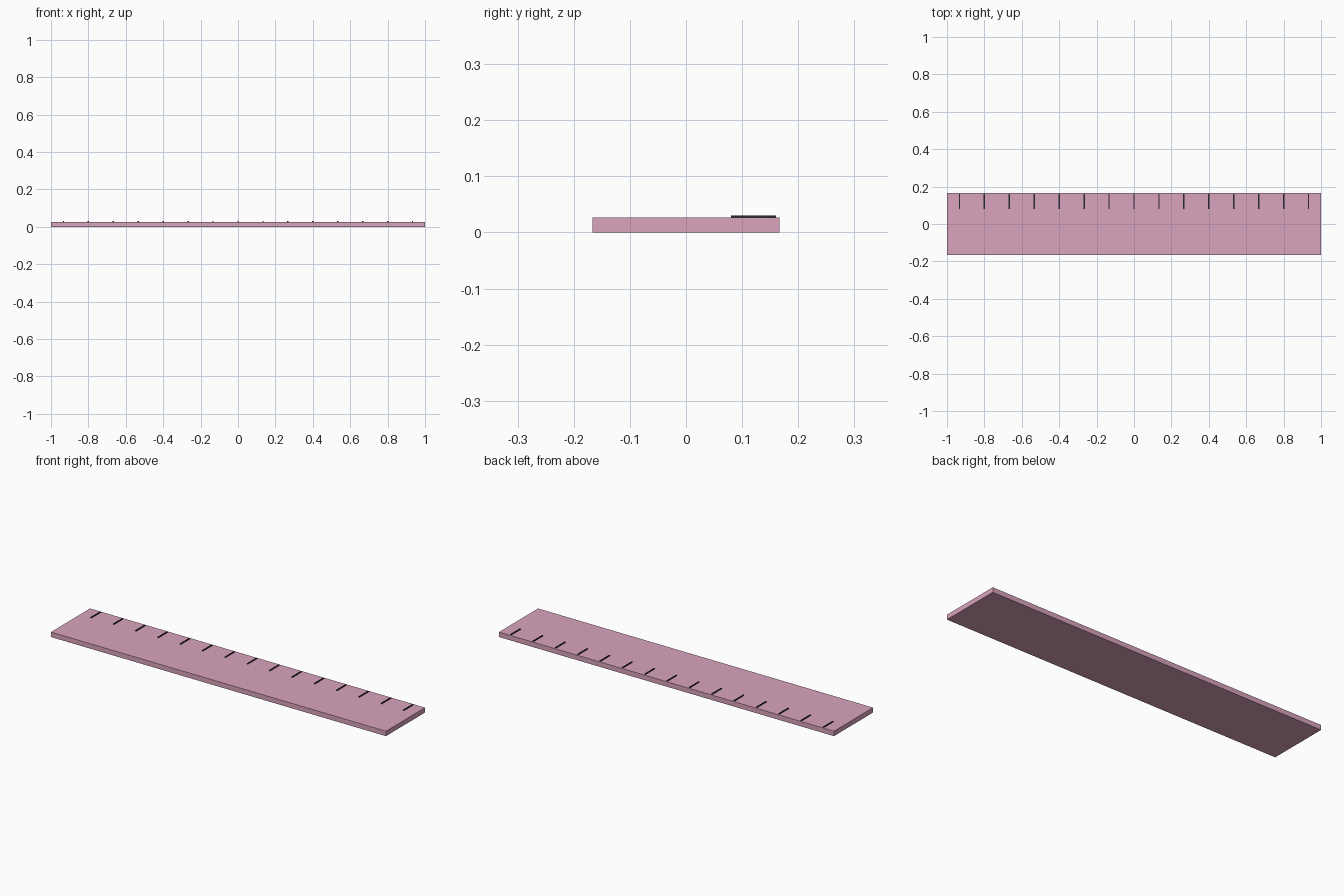
import bpy

if "Cube" in bpy.data.objects:
    bpy.data.objects.remove(bpy.data.objects["Cube"])


def material(name, color):
    mat = bpy.data.materials.new(name)
    mat.diffuse_color = color
    mat.use_nodes = True
    mat.node_tree.nodes["Principled BSDF"].inputs["Base Color"].default_value = mat.diffuse_color
    return mat


def box(name, lo, hi, mat):
    """Axis-aligned box between two corners."""
    bpy.ops.mesh.primitive_cube_add(
        size=1, location=[(a + b) / 2 for a, b in zip(lo, hi)])
    obj = bpy.context.object
    obj.name = name
    obj.scale = [b - a for a, b in zip(lo, hi)]
    bpy.ops.object.transform_apply(location=False, rotation=False, scale=True)
    obj.data.materials.append(mat)
    return obj


pink = material("pink", (0.70, 0.37, 0.51, 1))
dark = material("dark", (0.02, 0.02, 0.03, 1))

LENGTH, WIDTH, THICK = 2.0, 1 / 3, 0.0267
TICKS, PITCH, TICK_W = 15, 2 / 15, 0.0067

# Flat ruler blade
box("ruler_blade", (-LENGTH / 2, -WIDTH / 2, 0), (LENGTH / 2, WIDTH / 2, THICK), pink)

# Raised graduation marks along the back edge
for i in range(TICKS):
    x = (i - (TICKS - 1) / 2) * PITCH
    box(f"tick_mark_{i + 1}", (x - TICK_W / 2, 0.08, THICK - 0.001),
        (x + TICK_W / 2, 0.16, 0.0303), dark)
